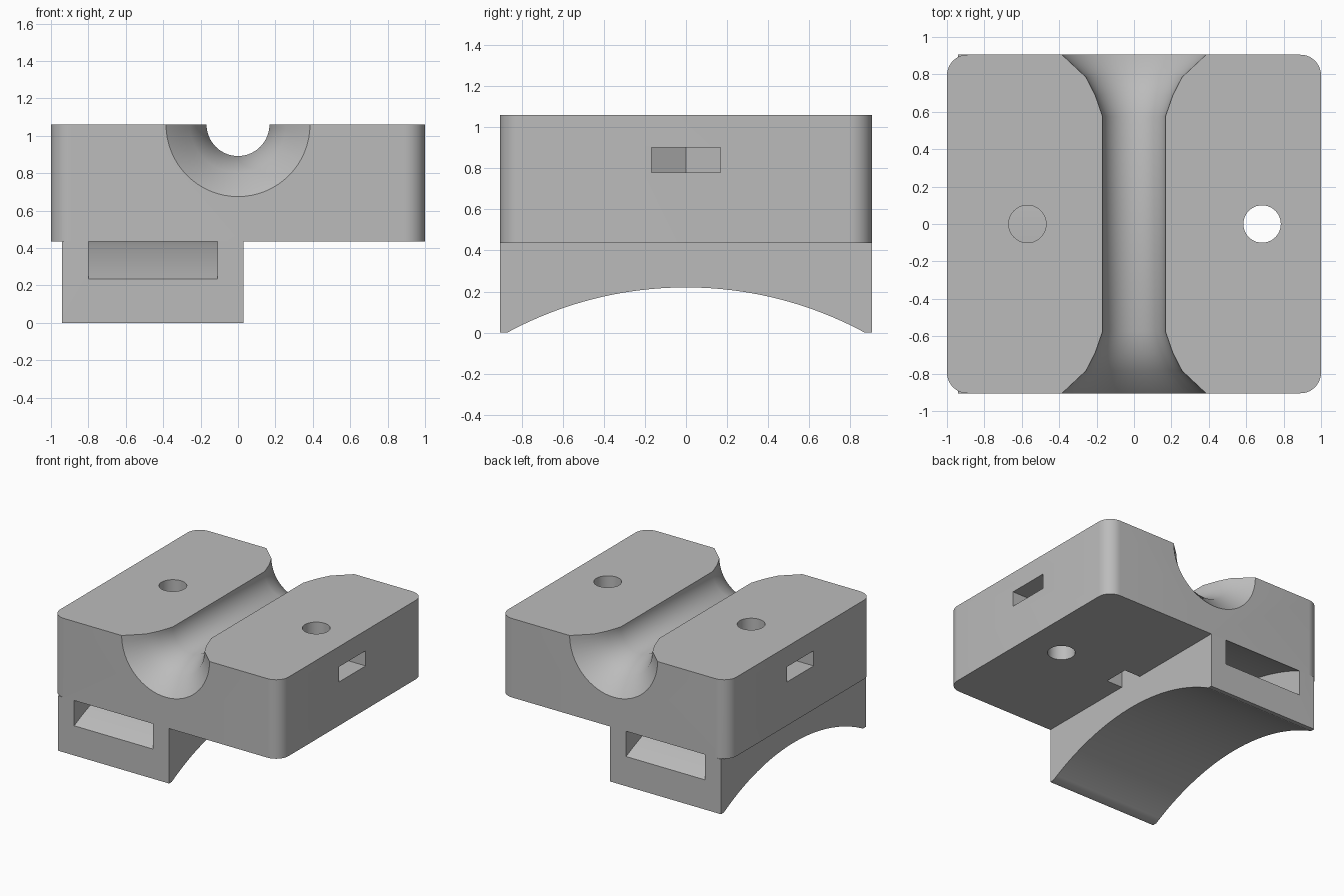
import bpy
import bmesh
import math
from mathutils import Matrix

HX, HY, TOP, MID = 1.0, 0.905, 1.06, 0.435
ARC_R, ARC_TOP = 1.83, 0.22
ARC_Z = ARC_TOP - ARC_R          # height of the saddle's axis

if "Cube" in bpy.data.objects:
    bpy.data.objects.remove(bpy.data.objects["Cube"])

grey = bpy.data.materials.new("plain grey")
grey.use_nodes = True
colour = (0.5, 0.5, 0.5, 1)
grey.diffuse_color = colour
grey.node_tree.nodes["Principled BSDF"].inputs["Base Color"].default_value = colour


def make(name, bm):
    bmesh.ops.recalc_face_normals(bm, faces=bm.faces)
    mesh = bpy.data.meshes.new(name)
    bm.to_mesh(mesh)
    bm.free()
    mesh.materials.append(grey)
    ob = bpy.data.objects.new(name, mesh)
    bpy.context.collection.objects.link(ob)
    return ob


def prism(name, points, axis, lo, hi):
    """Extrude an outline along x (y, z), y (x, z) or z (x, y)."""
    place = {"x": lambda a, b, t: (t, a, b),
             "y": lambda a, b, t: (a, t, b),
             "z": lambda a, b, t: (a, b, t)}[axis]
    bm = bmesh.new()
    rings = [[bm.verts.new(place(a, b, t)) for a, b in points] for t in (lo, hi)]
    n = len(points)
    for ring in rings:
        bm.faces.new(ring)
    for i in range(n):
        j = (i + 1) % n
        bm.faces.new((rings[0][i], rings[0][j], rings[1][j], rings[1][i]))
    return make(name, bm)


def arc(cx, cy, r, start, end, n):
    return [(cx + r * math.cos(start + (end - start) * i / n),
             cy + r * math.sin(start + (end - start) * i / n)) for i in range(n + 1)]


def saddle_arc(r, half, n=40):
    a = math.asin(half / r)
    return arc(0, ARC_Z, r, math.pi / 2 + a, math.pi / 2 - a, n)


def combine(target, tool, operation):
    mod = target.modifiers.new(operation.lower(), "BOOLEAN")
    mod.operation = operation
    mod.solver = "EXACT"
    mod.object = tool
    bpy.context.view_layer.objects.active = target
    bpy.ops.object.modifier_apply(modifier=mod.name)
    bpy.data.objects.remove(tool)


# Upper block with rounded upright corners
R = 0.11
outline = []
for k, (sx, sy) in enumerate(((1, 1), (-1, 1), (-1, -1), (1, -1))):
    outline += arc(sx * (HX - R), sy * (HY - R), R,
                   k * math.pi / 2, (k + 1) * math.pi / 2, 10)
body = prism("clamp_body", outline, "z", MID, TOP)

# Offset foot with an arched underside
foot = [(-HY, MID), (-HY, 0)] + saddle_arc(ARC_R, 0.87) + [(HY, 0), (HY, MID)]
combine(body, prism("foot", foot, "x", -0.94, 0.03), "UNION")

# Flared half-round groove, turned about the y axis
half = [(0.168, 0.575), (0.208, 0.69), (0.257, 0.785), (0.385, HY), (0.407, HY + 0.02)]
profile = [(r, -y) for r, y in reversed(half)] + half
bm = bmesh.new()
steps = 64
rings = [[bm.verts.new((r * math.cos(math.tau * i / steps), y,
                        TOP + r * math.sin(math.tau * i / steps)))
          for i in range(steps)] for r, y in profile]
for a, b in zip(rings, rings[1:]):
    for i in range(steps):
        j = (i + 1) % steps
        bm.faces.new((a[i], a[j], b[j], b[i]))
bm.faces.new(rings[0])
bm.faces.new(rings[-1])
combine(body, make("groove_cutter", bm), "DIFFERENCE")

# Curved strap slot through the foot
reach = HY + 0.05
inner = math.hypot(HY, 0.235 - ARC_Z)
outer = math.hypot(HY, MID - ARC_Z)
slot = saddle_arc(inner, reach) + saddle_arc(outer, reach)[::-1]
combine(body, prism("strap_slot_cutter", slot, "x", -0.8, -0.11), "DIFFERENCE")

# Bolt holes, the right one ending in the strap slot
for x, bottom in ((-0.57, 0.5), (0.685, 0.3)):
    circle = arc(x, 0, 0.1, 0, math.tau, 40)[:-1]
    combine(body, prism("bolt_hole_cutter", circle, "z", bottom, TOP + 0.1), "DIFFERENCE")

# Nut traps opening on both sides, pointed at the inner end
flat = 0.168
for x, side in ((-0.57, -1), (0.685, 1)):
    tip = x - side * flat / math.cos(math.pi / 6)
    shoulder = x - side * flat * math.tan(math.pi / 6)
    trap = [(tip, 0), (shoulder, flat), (side * 1.1, flat),
            (side * 1.1, -flat), (shoulder, -flat)]
    combine(body, prism("nut_trap_cutter", trap, "z", 0.78, 0.9), "DIFFERENCE")

# Small pocket under the block beside the foot
pocket = [(0.03, -0.1), (0.17, -0.1), (0.17, 0.1), (0.03, 0.1)]
combine(body, prism("pocket_cutter", pocket, "z", MID - 0.1, MID + 0.13), "DIFFERENCE")

# Smooth curved walls, sharp edges kept
bpy.ops.object.select_all(action="DESELECT")
body.select_set(True)
bpy.context.view_layer.objects.active = body
bpy.ops.object.shade_smooth_by_angle(angle=math.radians(30))
